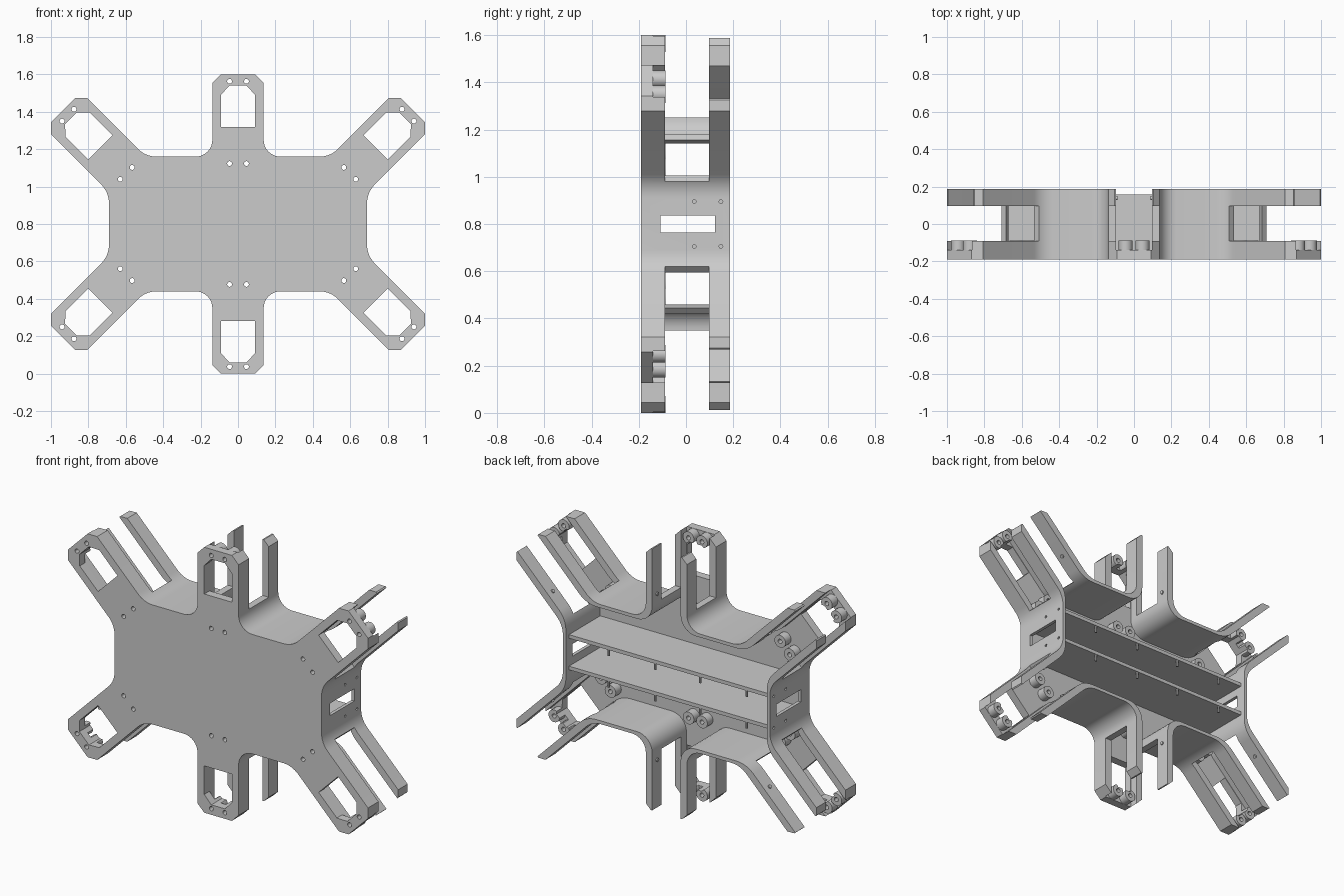
import bpy, bmesh, math
from mathutils import Vector

cube = bpy.data.objects.get("Cube")
if cube:
    bpy.data.objects.remove(cube, do_unlink=True)

MID = 0.8                       # height of the body centre
FRONT, PLATE, BACK = -0.19, -0.14, 0.187
HALF_W, HALF_H, ARM = 0.69, 0.36, 0.137
R2 = math.sqrt(0.5)

grey = bpy.data.materials.new("plain_grey")
grey.use_nodes = True
grey.diffuse_color = (0.6, 0.6, 0.6, 1)
grey.node_tree.nodes["Principled BSDF"].inputs["Base Color"].default_value = (0.6, 0.6, 0.6, 1)

# Arms: tip point, outward direction, length of the open fork
ARMS = [(Vector((0, 0.8 * k)), Vector((0, k)), 0.35) for k in (1, -1)]
ARMS += [(Vector((0.935 * i, 0.608 * k)), Vector((i * R2, k * R2)), 0.462)
         for i in (1, -1) for k in (1, -1)]


def on_arm(arm, s, t):
    """Point s inward from the arm tip and t sideways."""
    tip, u, _ = arm
    return tip - u * s + Vector((-u.y, u.x)) * t


def prism(bm, pts, y0, y1):
    rings = [[bm.verts.new((p[0], y, p[1] + MID)) for p in pts] for y in (y0, y1)]
    bm.faces.new(rings[0])
    bm.faces.new(rings[1][::-1])
    n = len(pts)
    for i in range(n):
        j = (i + 1) % n
        bm.faces.new((rings[0][j], rings[0][i], rings[1][i], rings[1][j]))


def arm_block(bm, arm, s, half, y0, y1):
    """Block lying across an arm."""
    corners = ((s[0], -half), (s[0], half), (s[1], half), (s[1], -half))
    prism(bm, [on_arm(arm, *c) for c in corners], y0, y1)


def rod(bm, a, b, radius, segs=20):
    """Cylinder between two points."""
    a, b = Vector(a), Vector(b)
    rot = (b - a).to_track_quat('Z', 'Y').to_matrix().to_4x4()
    rot.translation = (a + b) / 2
    bmesh.ops.create_cone(bm, cap_ends=True, segments=segs, radius1=radius,
                          radius2=radius, depth=(b - a).length, matrix=rot)


def box(bm, x, y, z):
    prism(bm, [(x[0], z[0]), (x[1], z[0]), (x[1], z[1]), (x[0], z[1])], *y)


def finish(name, bm):
    bmesh.ops.recalc_face_normals(bm, faces=bm.faces)
    mesh = bpy.data.meshes.new(name)
    bm.to_mesh(mesh)
    bm.free()
    mesh.materials.append(grey)
    obj = bpy.data.objects.new(name, mesh)
    bpy.context.collection.objects.link(obj)
    return obj


def activate(obj):
    bpy.ops.object.select_all(action='DESELECT')
    obj.select_set(True)
    bpy.context.view_layer.objects.active = obj


def cut(obj, bm):
    cutter = finish("cutter", bm)
    cutter.hide_render = True
    mod = obj.modifiers.new("cut", 'BOOLEAN')
    mod.operation, mod.solver, mod.object = 'DIFFERENCE', 'EXACT', cutter
    activate(obj)
    bpy.ops.object.modifier_apply(modifier=mod.name)
    bpy.data.objects.remove(cutter, do_unlink=True)


def fillet(prev, cur, nxt, r, steps=8):
    """Arc that rounds the corner at cur."""
    a, b = (prev - cur).normalized(), (nxt - cur).normalized()
    half = a.angle(b) / 2
    centre = cur + (a + b).normalized() * (r / math.sin(half))
    p = (cur + a * (r / math.tan(half)) - centre).normalized()
    q = (cur + b * (r / math.tan(half)) - centre).normalized()
    return [centre + p.slerp(q, i / steps).normalized() * r for i in range(steps + 1)]


def outline(wall, arm_wall, ext, chamfer):
    """Six-armed outline, inset by the wall widths; arms lengthened by ext."""
    diag, up = ARMS[2], ARMS[0]
    w, h, a = HALF_W - wall, HALF_H - wall, ARM - arm_wall
    off = diag[0].y - diag[0].x
    side = Vector((w, w + off - a / R2))
    top = Vector((h - off - a / R2, h))
    inner = Vector((a, h))

    def tip(arm, sides):
        pts = []
        for t in sides:
            ends = [on_arm(arm, chamfer - ext, t * a), on_arm(arm, -ext, t * (a - chamfer))]
            pts += (ends if t < 0 else ends[::-1]) if chamfer else ends[:1]
        return pts

    d_tip, c_tip = tip(diag, (-1, 1)), tip(up, (-1,))
    quarter = fillet(Vector((w, 0)), side, d_tip[0], 0.14 + wall)
    quarter += d_tip
    quarter += fillet(d_tip[-1], top, inner, 0.14 + wall)
    quarter += fillet(top, inner, c_tip[0], 0.09 + wall / 2)
    quarter += c_tip
    left = [Vector((-p.x, p.y)) for p in reversed(quarter)]
    upper = quarter + left
    return upper + [Vector((p.x, -p.y)) for p in reversed(upper)]


# Body shell, hollow and open at the back
bm = bmesh.new()
prism(bm, outline(0, 0, 0, 0.045), FRONT, BACK)
shell = finish("body_shell", bm)
bm = bmesh.new()
prism(bm, outline(0.02, 0.042, 0.1, 0), PLATE, 0.4)
cut(shell, bm)

# Gaps that split every arm into a front frame and two back prongs
bm = bmesh.new()
for arm in ARMS:
    arm_block(bm, arm, (-0.1, arm[2]), 0.2, -0.09, 0.097)
cut(shell, bm)

# Arm windows, shortened prongs, screw holes and side wall slots
bm = bmesh.new()
window = ((0.282, -0.092), (0.11, -0.092), (0.06, -0.045),
          (0.06, 0.045), (0.11, 0.092), (0.282, 0.092))
screws = [(s, t) for s in (0.037, 0.477) for t in (-0.045, 0.045)]
for arm in ARMS:
    prism(bm, [on_arm(arm, *p) for p in window], -0.3, -0.12)
    arm_block(bm, arm, (-0.1, 0.012), 0.2, 0.05, 0.3)
    for s, t in screws:
        p = on_arm(arm, s, t)
        rod(bm, (p.x, -0.3, p.y + MID), (p.x, -0.1, p.y + MID), 0.013)
for x in (-HALF_W, HALF_W):
    box(bm, (x - 0.06, x + 0.06), (-0.108, 0.122), (-0.037, 0.037))
    for y in (0.035, 0.148):
        for z in (-0.095, 0.095):
            rod(bm, (x - 0.06, y, z + MID), (x + 0.06, y, z + MID), 0.008, 12)
cut(shell, bm)

# Hollow screw bosses behind the front plate, trimmed flush with the windows
bm = bmesh.new()
for arm in ARMS:
    for s, t in screws:
        p = on_arm(arm, s, t)
        rod(bm, (p.x, PLATE - 0.004, p.y + MID), (p.x, -0.087, p.y + MID), 0.037)
bosses = finish("screw_bosses", bm)
bm = bmesh.new()
for arm in ARMS:
    prism(bm, [on_arm(arm, *p) for p in window], -0.3, 0)
    for s, t in screws:
        p = on_arm(arm, s, t)
        rod(bm, (p.x, -0.3, p.y + MID), (p.x, 0, p.y + MID), 0.013)
cut(bosses, bm)

# Small snap bumps on the inner faces of the prongs
bm = bmesh.new()
for arm in ARMS:
    for t in (-1, 1):
        p, q = on_arm(arm, 0.3, t * 0.088), on_arm(arm, 0.3, t * 0.1)
        rod(bm, (p.x, 0.14, p.y + MID), (q.x, 0.14, q.y + MID), 0.011, 12)
finish("prong_bumps", bm)

# Two long shelves above and below the slots, with small pegs at the back edge
for name, z in (("upper_shelf", 0.095), ("lower_shelf", -0.095)):
    bm = bmesh.new()
    box(bm, (-HALF_W + 0.01, HALF_W - 0.01), (PLATE - 0.005, 0.157), (z - 0.011, z + 0.011))
    finish(name, bm)
    bm = bmesh.new()
    for x in (-0.51, -0.2, 0.1, 0.41):
        rod(bm, (x, 0.148, z + MID), (x, 0.148, z + MID - 0.05), 0.007, 10)
    finish(name + "_pegs", bm)

for obj in (shell, bosses):
    activate(obj)
    bpy.ops.object.shade_smooth_by_angle(angle=math.radians(30))
